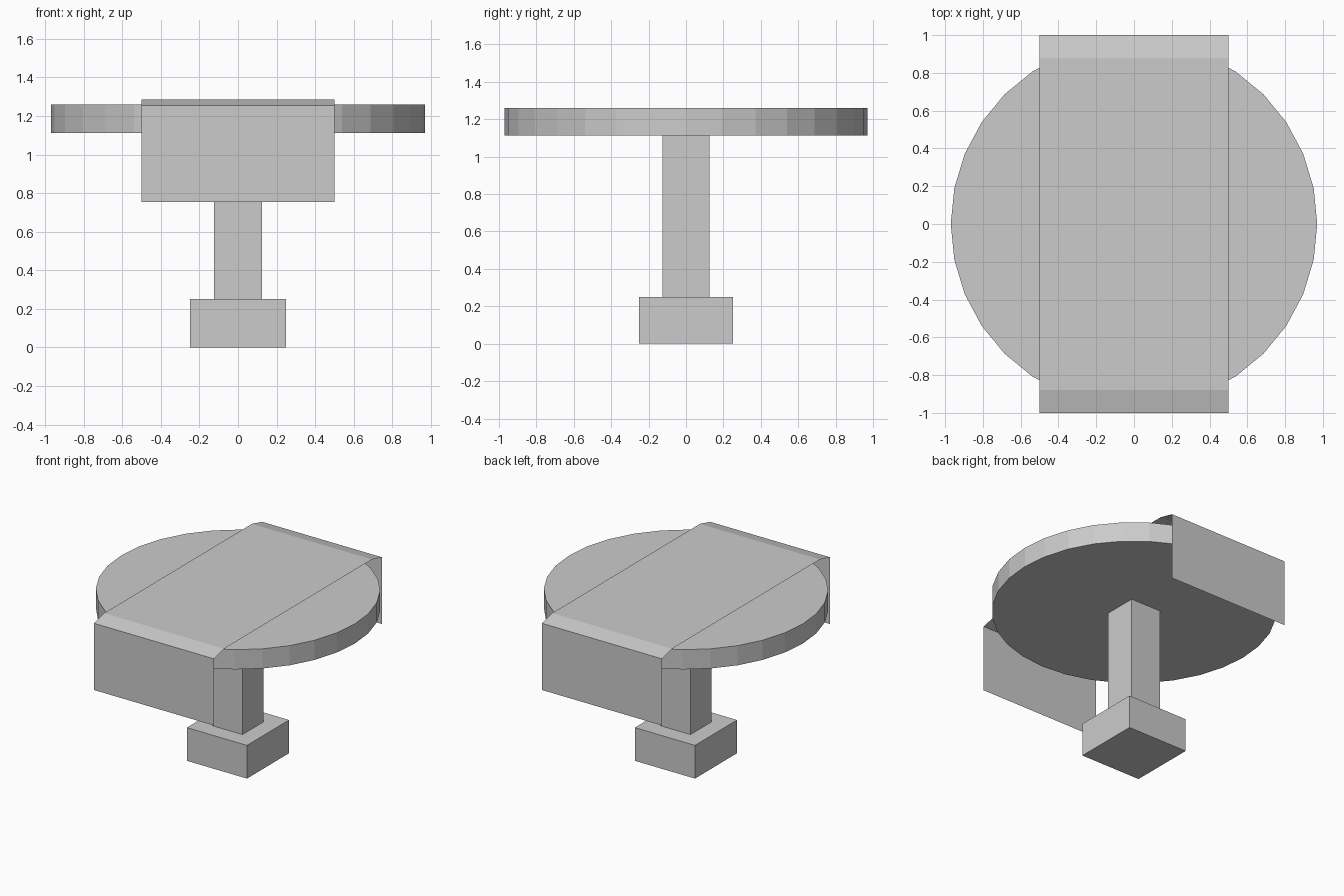
import bpy, bmesh

if "Cube" in bpy.data.objects:
    bpy.data.objects.remove(bpy.data.objects["Cube"])


def box(name, half, z0, z1):
    """Square block centred on the z axis, spanning z0 to z1."""
    bpy.ops.mesh.primitive_cube_add(size=1, location=(0, 0, (z0 + z1) / 2))
    ob = bpy.context.object
    ob.name = name
    ob.scale = (2 * half, 2 * half, z1 - z0)
    bpy.ops.object.transform_apply(location=False, rotation=False, scale=True)
    return ob


# Foot and post
box("table_foot", 0.25, 0.0, 0.25)
box("table_post", 0.125, 0.25, 1.112)

# Round 32-sided top
bpy.ops.mesh.primitive_cylinder_add(
    vertices=32, radius=0.97, depth=0.148, location=(0, 0, 1.186))
top = bpy.context.object
top.name = "table_top"
# Put a corner exactly on the x axis
top.rotation_euler = (0, 0, 0)

# Cloth runner: open sheet swept along x, draped over front and back
half_profile = [(-1.0, 0.753), (-1.0, 1.255), (-0.88, 1.285)]
profile = half_profile + [(-y, z) for y, z in reversed(half_profile)]
bm = bmesh.new()
rows = [[bm.verts.new((x, y, z)) for y, z in profile] for x in (-0.5, 0.5)]
for i in range(len(profile) - 1):
    bm.faces.new((rows[0][i], rows[1][i], rows[1][i + 1], rows[0][i + 1]))
mesh = bpy.data.meshes.new("cloth_runner")
bm.to_mesh(mesh)
bm.free()
runner = bpy.data.objects.new("cloth_runner", mesh)
bpy.context.collection.objects.link(runner)
